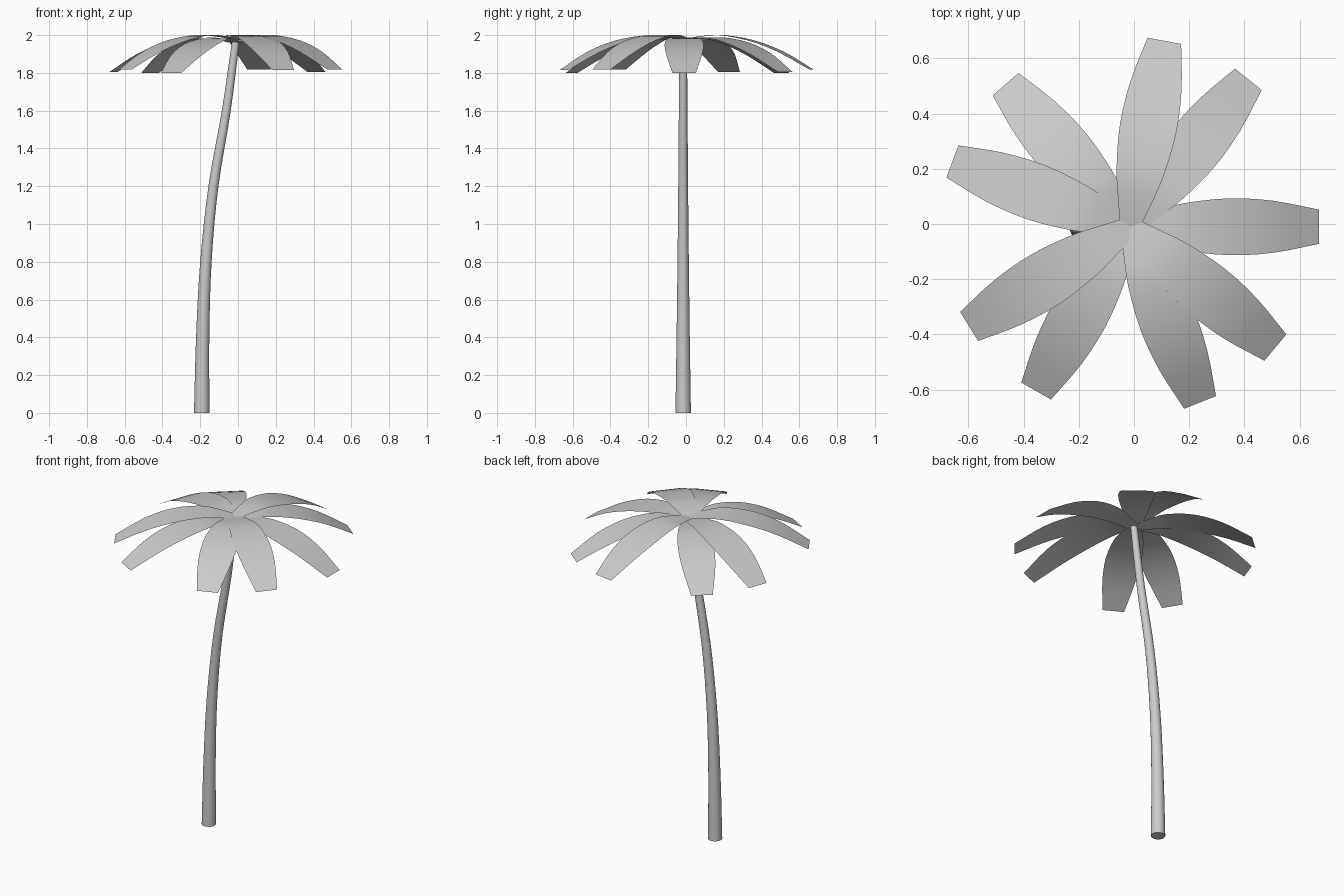
import bpy, bmesh, math
from mathutils import Vector

if "Cube" in bpy.data.objects:
    bpy.data.objects.remove(bpy.data.objects["Cube"])


def material(name, value):
    m = bpy.data.materials.new(name)
    m.diffuse_color = (value, value, value, 1)
    m.use_nodes = True
    m.node_tree.nodes["Principled BSDF"].inputs["Base Color"].default_value = m.diffuse_color
    return m


grey = material("plain grey", 0.6)


def finish(bm, name):
    mesh = bpy.data.meshes.new(name)
    bm.to_mesh(mesh)
    bm.free()
    ob = bpy.data.objects.new(name, mesh)
    bpy.context.collection.objects.link(ob)
    mesh.materials.append(grey)
    bpy.ops.object.select_all(action='DESELECT')
    ob.select_set(True)
    bpy.context.view_layer.objects.active = ob
    bpy.ops.object.shade_smooth_by_angle(angle=math.radians(40))
    return ob


def smooth(points, t):
    """Catmull-Rom point along a list of vectors, t from 0 to 1."""
    n = len(points) - 1
    i = min(int(t * n), n - 1)
    u = t * n - i
    b, c = points[i], points[i + 1]
    a = points[i - 1] if i else 2 * b - c
    d = points[i + 2] if i + 2 <= n else 2 * c - b
    return 0.5 * (2 * b + (c - a) * u + (2 * a - 5 * b + 4 * c - d) * u ** 2
                  + (3 * b - a - 3 * c + d) * u ** 3)


# Trunk: tapered tube along a leaning curve, with flat ends (x, z, radius)
SIDES, RINGS = 24, 20
path = [Vector(p) for p in [(-0.192, 0, 0.041), (-0.187, 0.4, 0.035), (-0.17, 0.8, 0.030),
                            (-0.13, 1.2, 0.026), (-0.062, 1.6, 0.023), (-0.012, 1.965, 0.02)]]
bm = bmesh.new()
rings = []
for k in range(RINGS + 1):
    t = k / RINGS
    x, z, r = smooth(path, t)
    lean = smooth(path, min(t + 0.01, 1)) - smooth(path, max(t - 0.01, 0))
    slope = lean.x / lean.y if 0 < k < RINGS else 0   # level end caps
    rings.append([bm.verts.new((x + r * math.cos(a), -0.015 + r * math.sin(a),
                                z - slope * r * math.cos(a)))
                  for a in (2 * math.pi * j / SIDES for j in range(SIDES))])
for low, high in zip(rings, rings[1:]):
    for j in range(SIDES):
        n = (j + 1) % SIDES
        bm.faces.new((low[j], low[n], high[n], high[j]))
bm.faces.new(rings[0][::-1])
bm.faces.new(rings[-1])
finish(bm, "trunk")

# Fronds: thin drooping blades around the crown (reach, half width, height)
blade = [Vector(p) for p in [(0, 0.036, 1.978), (0.09, 0.06, 1.993), (0.2, 0.086, 2.0),
                             (0.36, 0.103, 1.972), (0.52, 0.094, 1.912), (0.685, 0.062, 1.818)]]
HUB = Vector((-0.015, -0.01, 0))
# direction in degrees and drop of each frond
fronds = [(79.5, 0), (51.2, 0.012), (0, 0.018), (-39.7, 0), (-68.2, 0.003),
          (-119.7, 0.018), (-148.2, 0), (159.8, 0.012), (131.1, 0.018)]
STEPS = 15
for number, (angle, drop) in enumerate(fronds, 1):
    a = math.radians(angle)
    along = Vector((math.cos(a), math.sin(a), 0))
    across = Vector((-math.sin(a), math.cos(a), 0))
    bm = bmesh.new()
    rows = []
    for k in range(STEPS + 1):
        reach, half, z = smooth(blade, k / STEPS)
        mid = HUB + along * reach + Vector((0, 0, z - drop))
        rows.append([bm.verts.new(mid + across * half * s) for s in (-1, 1)])
    for p, q in zip(rows, rows[1:]):
        bm.faces.new((p[0], q[0], q[1], p[1]))
    finish(bm, f"frond_{number}")
